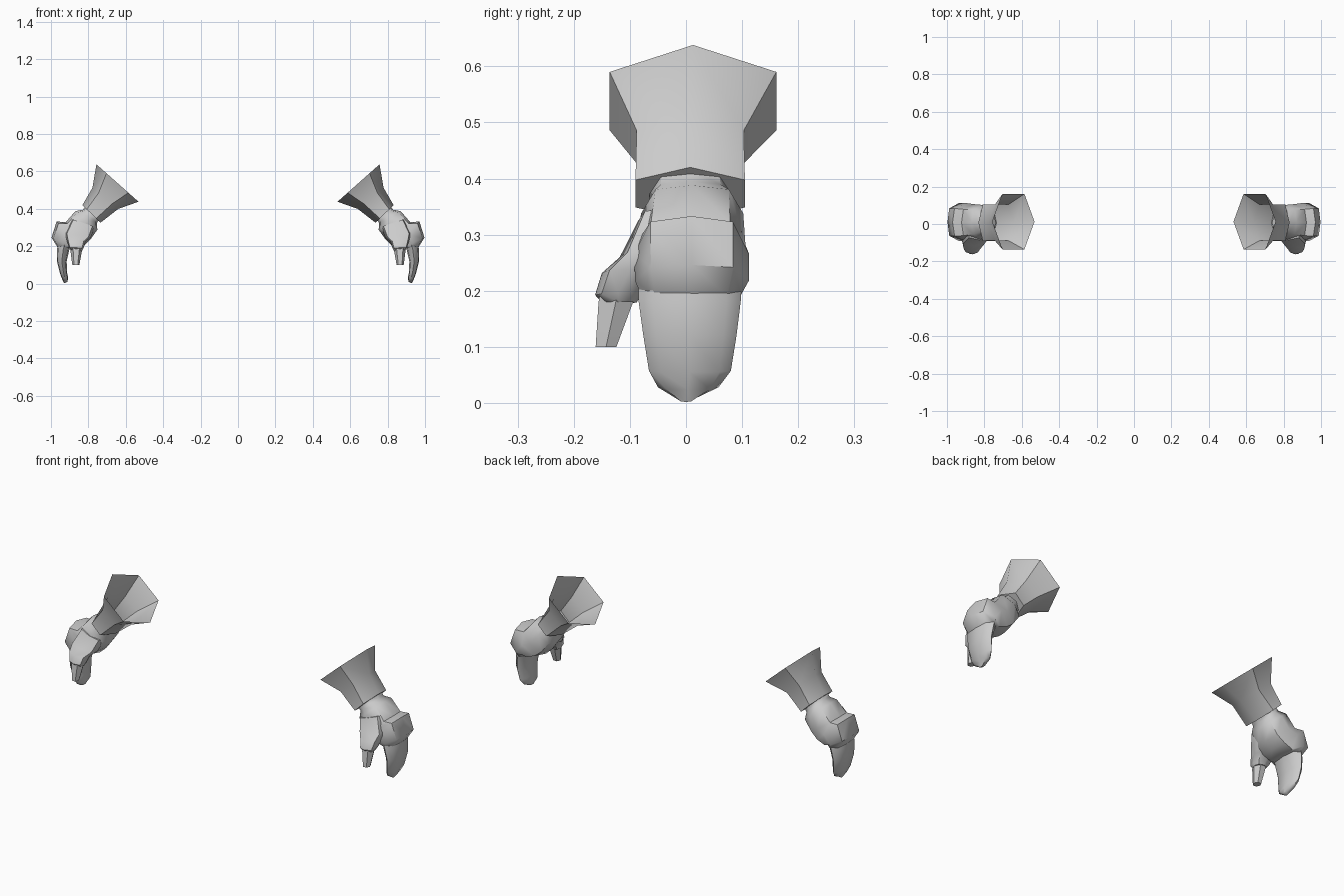
import bpy, bmesh, math

grey = bpy.data.materials.new("plain grey")
grey.diffuse_color = (0.6, 0.6, 0.6, 1)

# section outlines: (fraction towards the back of the hand, fraction of y width)
HEX = [(1, 0), (0.52, 1), (-0.52, 1), (-1, 0), (-0.52, -1), (0.52, -1)]
OVAL = [(1, 0), (0.85, 0.72), (0, 1), (-0.8, 0.75), (-1, 0),
        (-0.8, -0.75), (0, -1), (0.85, -0.72)]


def loft(name, rings, outline, angle, caps=(True, True)):
    """Skin rings given as (outer x, outer z, inner x, inner z, y min, y max)."""
    bm = bmesh.new()
    loops = []
    for ox, oz, ix, iz, y0, y1 in rings:
        cx, cz, cy = (ox + ix) / 2, (oz + iz) / 2, (y0 + y1) / 2
        ux, uz, hy = (ox - ix) / 2, (oz - iz) / 2, (y1 - y0) / 2
        loops.append([bm.verts.new((cx + s * ux, cy + t * hy, cz + s * uz))
                      for s, t in outline])
    n = len(outline)
    for a, b in zip(loops, loops[1:]):
        for i in range(n):
            j = (i + 1) % n
            bm.faces.new((a[i], a[j], b[j], b[i]))
    if caps[0]:
        bm.faces.new(loops[0][::-1])
    if caps[1]:
        bm.faces.new(loops[-1])
    bmesh.ops.recalc_face_normals(bm, faces=bm.faces)
    # an open shell must face away from its own axis
    if not all(caps):
        f = bm.faces[0]
        ox, oz, ix, iz, y0, y1 = rings[0]
        c = f.calc_center_median()
        c.x -= (ox + ix) / 2
        c.z -= (oz + iz) / 2
        if f.normal.dot(c) < 0:
            bmesh.ops.reverse_faces(bm, faces=bm.faces)
    mesh = bpy.data.meshes.new(name)
    bm.to_mesh(mesh)
    bm.free()
    mesh.materials.append(grey)
    ob = bpy.data.objects.new(name, mesh)
    bpy.context.collection.objects.link(ob)
    bpy.ops.object.select_all(action='DESELECT')
    ob.select_set(True)
    bpy.context.view_layer.objects.active = ob
    bpy.ops.object.shade_smooth_by_angle(angle=math.radians(angle))
    ob.modifiers.new("other_side", 'MIRROR')
    return ob


# flared six-sided cuff, open at the arm
loft("cuff", [
    (0.757, 0.638, 0.532, 0.438, -0.136, 0.161),
    (0.778, 0.513, 0.640, 0.400, -0.088, 0.103),
    (0.832, 0.420, 0.735, 0.326, -0.090, 0.105),
], HEX, 50, caps=(False, True))

# wrist, back of the hand and jutting knuckles
loft("hand", [
    (0.815, 0.415, 0.740, 0.345, -0.065, 0.080),
    (0.830, 0.395, 0.755, 0.325, -0.065, 0.082),
    (0.869, 0.388, 0.752, 0.288, -0.080, 0.102),
    (0.922, 0.328, 0.790, 0.235, -0.090, 0.106),
    (0.970, 0.333, 0.828, 0.200, -0.092, 0.112),
    (0.997, 0.246, 0.875, 0.190, -0.091, 0.112),
    (0.962, 0.190, 0.890, 0.195, -0.080, 0.098),
], OVAL, 50)

# joined fingers curling down to a blunt point
loft("fingers", [
    (0.960, 0.230, 0.885, 0.230, -0.085, 0.100),
    (0.968, 0.180, 0.900, 0.190, -0.085, 0.098),
    (0.968, 0.120, 0.916, 0.120, -0.076, 0.090),
    (0.952, 0.055, 0.914, 0.060, -0.066, 0.080),
    (0.940, 0.024, 0.908, 0.032, -0.050, 0.058),
    (0.930, 0.002, 0.912, 0.010, -0.012, 0.012),
], OVAL, 50)

# thumb base swelling out of the front of the palm
loft("thumb_base", [
    (0.890, 0.345, 0.765, 0.305, -0.085, 0.000),
    (0.925, 0.270, 0.785, 0.250, -0.118, -0.020),
    (0.917, 0.238, 0.815, 0.225, -0.150, -0.050),
    (0.905, 0.195, 0.826, 0.190, -0.162, -0.080),
    (0.895, 0.180, 0.832, 0.178, -0.150, -0.088),
], OVAL, 50)

# tapered thumb tip
loft("thumb", [
    (0.898, 0.200, 0.832, 0.200, -0.153, -0.090),
    (0.896, 0.178, 0.834, 0.178, -0.156, -0.095),
    (0.886, 0.100, 0.848, 0.100, -0.161, -0.124),
], HEX, 50)
